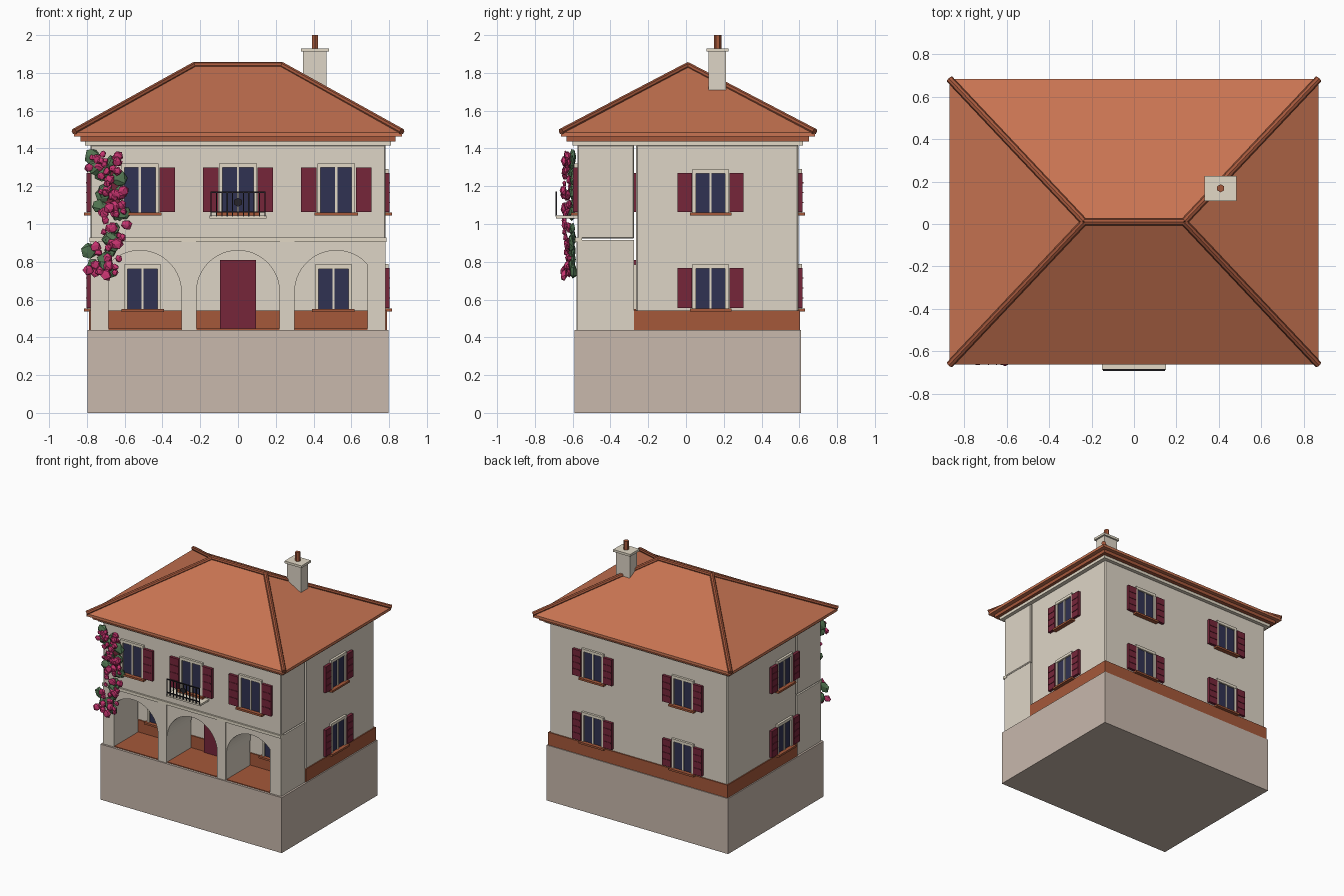
import bpy, bmesh, math, random
from mathutils import Matrix, Vector

if "Cube" in bpy.data.objects:
    bpy.data.objects.remove(bpy.data.objects["Cube"])

random.seed(4)
CY = 0.01  # depth centre of the house


def material(name, r, g, b):
    m = bpy.data.materials.new(name)
    m.diffuse_color = [((c / 255 + 0.055) / 1.055) ** 2.4 for c in (r, g, b)] + [1]
    m.use_nodes = True
    m.node_tree.nodes["Principled BSDF"].inputs["Base Color"].default_value = m.diffuse_color
    return m


STUCCO = material("stucco", 222, 213, 198)
TRIM = material("trim", 226, 217, 198)
STONE = material("stone", 200, 184, 172)
TILE = material("roof_tile", 200, 116, 82)
RIDGE = material("ridge_tile", 165, 88, 60)
TERRA = material("terracotta", 165, 88, 58)
WINE = material("wine_paint", 118, 38, 58)
GLASS = material("glass", 48, 50, 82)
IRON = material("iron", 38, 36, 42)
LEAF = material("leaf", 82, 118, 82)
PINK = material("blossom", 200, 52, 112)


def finish(name, bm, mat, bevel=0):
    bmesh.ops.recalc_face_normals(bm, faces=bm.faces)
    me = bpy.data.meshes.new(name)
    bm.to_mesh(me)
    bm.free()
    me.materials.append(mat)
    ob = bpy.data.objects.new(name, me)
    bpy.context.collection.objects.link(ob)
    if bevel:
        mod = ob.modifiers.new("edge", "BEVEL")
        mod.width, mod.segments = bevel, 1
    return ob


def boxes(name, mat, items, place=Matrix(), bevel=0):
    """Each item is (x0, x1, y0, y1, z0, z1); all go into one object."""
    bm = bmesh.new()
    for x0, x1, y0, y1, z0, z1 in items:
        m = Matrix.Translation(((x0 + x1) / 2, (y0 + y1) / 2, (z0 + z1) / 2))
        m = m @ Matrix.Diagonal((x1 - x0, y1 - y0, z1 - z0, 1))
        bmesh.ops.create_cube(bm, size=1, matrix=place @ m)
    return finish(name, bm, mat, bevel)


def tubes(name, mat, segments, r, sides):
    bm = bmesh.new()
    for a, b in segments:
        a, b = Vector(a), Vector(b)
        m = Matrix.Translation((a + b) / 2) @ (b - a).to_track_quat("Z", "Y").to_matrix().to_4x4()
        bmesh.ops.create_cone(bm, cap_ends=True, segments=sides, radius1=r, radius2=r,
                              depth=(b - a).length, matrix=m)
    return finish(name, bm, mat)


def slab(name, mat, hx, hy, z0, z1):
    return boxes(name, mat, [(-hx, hx, CY - hy, CY + hy, z0, z1)])


# Plinth, main body and upper front storey
slab("plinth", STONE, 0.797, 0.60, 0, 0.44)
boxes("main_body", STUCCO, [(-0.78, 0.78, -0.265, 0.595, 0.44, 1.42)], bevel=0.008)
boxes("upper_front_storey", STUCCO, [(-0.782, 0.782, -0.575, -0.275, 0.922, 1.42)], bevel=0.006)
boxes("string_course", TRIM, [(-0.785, 0.785, -0.588, -0.55, 0.905, 0.928)])
boxes("skirting", TERRA, [(-0.788, 0.788, -0.274, 0.604, 0.44, 0.542)])
boxes("loggia_floor", TERRA, [(-0.70, 0.70, -0.572, -0.265, 0.435, 0.446)])

# Loggia: one outline with three arches, extruded back
def arch(cx, r, lo, hi, n=24):
    pts = []
    for i in range(n + 1):
        x = lo + (hi - lo) * (1 - math.cos(math.pi * i / n)) / 2
        pts.append((x, 0.64 + math.sqrt(max(0, r * r - (x - cx) ** 2))))
    return [(lo, 0.44)] + pts + [(hi, 0.44)]


outline = ([(-0.782, 0.44)] + arch(-0.52, 0.22, -0.685, -0.30) + arch(0, 0.22, -0.22, 0.22)
           + arch(0.52, 0.22, 0.30, 0.685) + [(0.782, 0.44), (0.782, 0.916), (-0.782, 0.916)])
bm = bmesh.new()
face = bm.faces.new([bm.verts.new((x, -0.575, z)) for x, z in outline])
ext = bmesh.ops.extrude_face_region(bm, geom=[face])
bmesh.ops.translate(bm, vec=(0, 0.3, 0), verts=[v for v in ext["geom"] if isinstance(v, bmesh.types.BMVert)])
finish("loggia_arcade", bm, STUCCO)
boxes("loggia_pilasters", STUCCO, [(s * 0.26 - 0.038, s * 0.26 + 0.038, -0.581, -0.56, 0.44, 0.906) for s in (-1, 1)])

# Front door
boxes("front_door", WINE, [(-0.095, 0.095, -0.288, -0.26, 0.445, 0.81)])

# Eaves and hipped roof
slab("cornice", TRIM, 0.81, 0.61, 1.415, 1.44)
slab("eave_course", RIDGE, 0.835, 0.642, 1.438, 1.466)
HX, HY, RX, ZE, ZR = 0.868, 0.672, 0.235, 1.485, 1.84
bm = bmesh.new()
corners = [(-HX, CY - HY), (HX, CY - HY), (HX, CY + HY), (-HX, CY + HY)]
lo = [bm.verts.new((x, y, 1.464)) for x, y in corners]
up = [bm.verts.new((x, y, ZE)) for x, y in corners]
rl, rr = bm.verts.new((-RX, CY, ZR)), bm.verts.new((RX, CY, ZR))
bm.faces.new(lo)
for i in range(4):
    j = (i + 1) % 4
    bm.faces.new((lo[i], lo[j], up[j], up[i]))
for f in ((up[0], up[1], rr, rl), (up[1], up[2], rr), (up[2], up[3], rl, rr), (up[3], up[0], rl)):
    bm.faces.new(f)
finish("hipped_roof", bm, TILE)
ridge = [((-RX, CY, ZR), (RX, CY, ZR))]
ridge += [((x, y, ZE + 0.004), (math.copysign(RX, x), CY, ZR)) for x, y in corners]
tubes("ridge_tiles", RIDGE, ridge, 0.017, 8)

# Chimney
boxes("chimney_stack", STUCCO, [(0.345, 0.468, 0.12, 0.212, 1.66, 1.915)])
boxes("chimney_cap", TRIM, [(0.333, 0.482, 0.108, 0.225, 1.912, 1.93)])
tubes("chimney_pot", TERRA, [((0.408, 0.168, 1.92), (0.408, 0.168, 2.0))], 0.019, 6)


# Windows: built facing -y, then turned onto their wall
def window(name, x, y, turn, z0, z1, hw=0.095, shutter=0.075):
    p = Matrix.Translation((x, y, 0)) @ Matrix.Rotation(math.radians(turn), 4, "Z")
    t = 0.018
    boxes(name + "_surround", TRIM, [(-hw, -hw + t, -0.016, 0.01, z0, z1), (hw - t, hw, -0.016, 0.01, z0, z1),
                                     (-hw, hw, -0.018, 0.01, z1 - t - 0.004, z1)], p)
    boxes(name + "_glass", GLASS, [(-hw + t, hw - t, -0.005, 0.01, z0, z1 - t)], p)
    boxes(name + "_mullion", TRIM, [(-0.006, 0.006, -0.011, 0.01, z0, z1 - t)], p)
    boxes(name + "_sill", TERRA, [(-hw - 0.015, hw + 0.015, -0.035, 0.01, z0 - 0.015, z0)], p)
    if shutter:
        a, b, h0, h1 = hw + 0.004, hw + 0.004 + shutter, z0 + 0.003, z1 - 0.02
        boxes(name + "_shutters", WINE, [(min(s * a, s * b), max(s * a, s * b), -0.022, 0.005, h0, h1)
                                         for s in (-1, 1)], p)
        boxes(name + "_slats", WINE, [(s * (a + b) / 2 - shutter * 0.42, s * (a + b) / 2 + shutter * 0.42, -0.026, -0.02,
                                       h0 + (h1 - h0) * k / 4 - 0.003, h0 + (h1 - h0) * k / 4 + 0.003)
                                      for s in (-1, 1) for k in (1, 2, 3)], p)


for i, x in enumerate((-0.52, 0, 0.52)):
    window(f"front_upper_window_{i}", x, -0.575, 0, 1.06, 1.32, 0.10, 0.082)
for i, x in enumerate((-0.505, 0.505)):
    window(f"loggia_window_{i}", x, -0.265, 0, 0.55, 0.785, 0.098, 0)
for level, z0, z1 in (("lower", 0.553, 0.787), ("upper", 1.06, 1.29)):
    window(f"right_{level}_window", 0.78, 0.13, 90, z0, z1)
    window(f"left_{level}_window", -0.78, -0.11, -90, z0, z1)
    for i, x in enumerate((-0.395, 0.395)):
        window(f"back_{level}_window_{i}", x, 0.595, 180, z0, z1)

# Balcony
boxes("balcony_slab", TRIM, [(-0.15, 0.15, -0.688, -0.57, 1.03, 1.045)])
bars = [(x - 0.003, x + 0.003, -0.69, -0.684, 1.04, 1.17) for x in [-0.142 + 0.0284 * i for i in range(11)]]
rails = [(-0.145, 0.145, -0.691, -0.683, z, z + 0.007) for z in (1.06, 1.165)]
boxes("balcony_railing", IRON, bars + rails)
tubes("railing_rosette", IRON, [((0, -0.69, 1.115), (0, -0.683, 1.115))], 0.024, 6)

# Climbing plant: clumps along the left front corner (x, z, spread x, spread z, leaves, blossoms)
def blobs(name, mat, spots):
    bm = bmesh.new()
    for (x, y, z), r, depth in spots:
        m = Matrix.Translation((x, y, z)) @ Matrix.Diagonal((1, depth, 1, 1))
        m = m @ Matrix.Rotation(random.uniform(0, 6), 4, Vector((1, 1, random.random())))
        for v in bmesh.ops.create_icosphere(bm, subdivisions=1, radius=r, matrix=m)["verts"]:
            v.co += Vector([random.uniform(-0.15, 0.15) * r for _ in range(3)])
    finish(name, bm, mat)


clumps = [(-0.71, 1.32, 0.09, 0.05, 4, 14), (-0.67, 1.22, 0.06, 0.06, 3, 10), (-0.68, 1.12, 0.08, 0.06, 4, 11),
          (-0.65, 1.02, 0.08, 0.06, 4, 9), (-0.66, 0.92, 0.06, 0.06, 3, 7), (-0.72, 0.80, 0.09, 0.08, 6, 14)]
leaves, petals = [], []
for cx, cz, sx, sz, nl, nb in clumps:
    for _ in range(nl):
        leaves.append(((cx + random.uniform(-sx, sx) * 0.8, random.uniform(-0.61, -0.595),
                        cz + random.uniform(-sz, sz) * 0.8), random.uniform(0.034, 0.048), 0.45))
    for _ in range(nb):
        petals.append(((cx + random.uniform(-sx, sx), random.uniform(-0.65, -0.615),
                        cz + random.uniform(-sz, sz)), random.uniform(0.016, 0.032), 0.6))
blobs("vine_leaves", LEAF, leaves)
blobs("vine_blossoms", PINK, petals)
